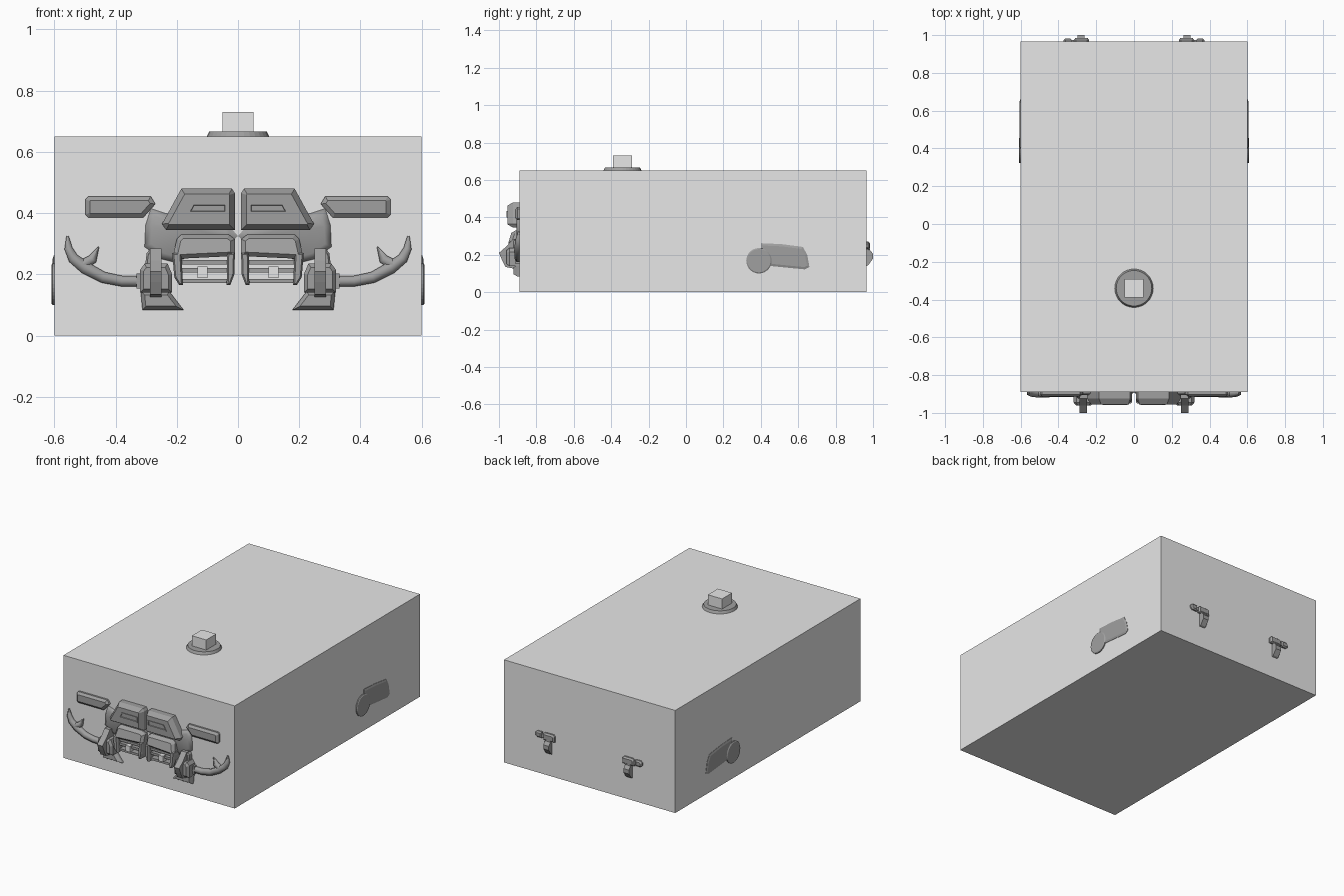
import bpy
import bmesh
from mathutils import Vector

old = bpy.data.objects.get("Cube")
if old:
    bpy.data.objects.remove(old, do_unlink=True)


def material(name, value):
    mat = bpy.data.materials.new(name)
    mat.use_nodes = True
    colour = (value, value, value, 1)
    mat.diffuse_color = colour
    mat.node_tree.nodes["Principled BSDF"].inputs["Base Color"].default_value = colour
    return mat


LIGHT = material("light grey", 0.8)
DARK = material("mid grey", 0.35)
FRONT, REAR = -0.89, 0.965


def finish(name, data, mat, mirror=True):
    obj = bpy.data.objects.new(name, data)
    bpy.context.collection.objects.link(obj)
    data.materials.append(mat)
    if mirror:
        obj.modifiers.new("Mirror", "MIRROR")
    return obj


def to_object(name, bm, mat, mirror=True):
    mesh = bpy.data.meshes.new(name)
    bm.to_mesh(mesh)
    bm.free()
    return finish(name, mesh, mat, mirror)


def box(name, low, high, mat, mirror=True):
    bm = bmesh.new()
    bmesh.ops.create_cube(bm, size=1)
    low, high = Vector(low), Vector(high)
    for v in bm.verts:
        v.co = (low + high) / 2 + v.co * (high - low)
    return to_object(name, bm, mat, mirror)


def plate(name, outline, out, base, steps, tilt=0):
    """Raise an outline along axis `out`; each step is (inset, rise)."""
    bm = bmesh.new()
    out = Vector(out)
    place = (lambda a, z: (base, a, z)) if out.x else (lambda a, z: (a, base, z))
    face = bm.faces.new([bm.verts.new(place(*p)) for p in outline])
    face.normal_update()
    if face.normal.dot(out) < 0:
        face.normal_flip()
    top = max(p[1] for p in outline)
    for i, (inset, rise) in enumerate(steps):
        bmesh.ops.inset_individual(bm, faces=[face], thickness=inset, depth=0,
                                   use_even_offset=True)
        for v in face.verts:
            v.co += out * rise
            if i == 0:
                v.co += out * tilt * (top - v.co.z)
        bm.normal_update()
    return to_object(name, bm, DARK)


def side_prism(name, x0, x1, profile):
    """Extrude a (y, z) profile across x."""
    bm = bmesh.new()
    face = bm.faces.new([bm.verts.new((x0, y, z)) for y, z in profile])
    ext = bmesh.ops.extrude_face_region(bm, geom=[face])
    for v in ext["geom"]:
        if isinstance(v, bmesh.types.BMVert):
            v.co.x = x1
    bmesh.ops.recalc_face_normals(bm, faces=bm.faces)
    return to_object(name, bm, DARK)


def horn(name, points, depth):
    """Tapering tube along (x, z, radius) points in front of the body."""
    curve = bpy.data.curves.new(name, "CURVE")
    curve.dimensions = "3D"
    curve.bevel_depth = depth
    curve.bevel_resolution = 1
    curve.use_fill_caps = True
    spline = curve.splines.new("POLY")
    spline.points.add(len(points) - 1)
    for p, (x, z, r) in zip(spline.points, points):
        p.co = (x, FRONT - 0.006, z, 1)
        p.radius = r
    return finish(name, curve, DARK)


# Main body and roof fitting
box("body", (-0.6, FRONT, 0), (0.6, REAR, 0.65), LIGHT, False)
bm = bmesh.new()
bmesh.ops.create_cone(bm, cap_ends=True, segments=32, radius1=0.102, radius2=0.094, depth=0.016)
bmesh.ops.translate(bm, verts=bm.verts, vec=(0, -0.34, 0.658))
to_object("roof_ring", bm, DARK, False)
box("roof_block", (-0.05, -0.39, 0.65), (0.05, -0.29, 0.73), LIGHT, False)

# Front: upper lamps with recessed windows
F = (0, -1, 0)
plate("upper_lamp",
      [(0.01, 0.345), (0.235, 0.345), (0.248, 0.365), (0.185, 0.48), (0.02, 0.48), (0.01, 0.465)],
      F, FRONT, [(0, 0.035), (0.018, 0.03)])
plate("lamp_window_frame", [(0.035, 0.398), (0.168, 0.398), (0.148, 0.434), (0.035, 0.434)],
      F, FRONT - 0.06, [(0, 0.009), (0.007, 0), (0.002, -0.005)])

# Front: lower cowls, legs, slats and small lights
plate("cowl", [(0.01, 0.26), (0.215, 0.25), (0.2, 0.315), (0.185, 0.33), (0.03, 0.33), (0.01, 0.315)],
      F, FRONT, [(0, 0.022), (0.014, 0.018)], tilt=0.3)
plate("cowl_outer_leg", [(0.185, 0.27), (0.215, 0.27), (0.208, 0.19), (0.192, 0.165), (0.18, 0.165)],
      F, FRONT, [(0, 0.05), (0.005, 0.01)])
plate("cowl_inner_leg", [(0.01, 0.27), (0.035, 0.27), (0.037, 0.165), (0.025, 0.165), (0.012, 0.2)],
      F, FRONT, [(0, 0.05), (0.005, 0.01)])
for z in (0.24, 0.213, 0.178):
    box("grille_slat", (0.03, FRONT - 0.035, z - 0.007), (0.19, FRONT + 0.01, z + 0.007), DARK)
box("grille_light", (0.1, FRONT - 0.05, 0.188), (0.132, FRONT, 0.225), LIGHT)

# Front: smooth cheeks behind the lamps
cheek = plate("cheek",
              [(0, 0.325), (0.03, 0.3), (0.21, 0.24), (0.25, 0.25), (0.305, 0.29),
               (0.302, 0.36), (0.285, 0.415), (0.24, 0.4), (0.03, 0.36)],
              F, FRONT, [(0, 0.004), (0.02, 0.012)])
for poly in cheek.data.polygons:
    poly.use_smooth = True

# Front: side lights
plate("side_light", [(0.27, 0.43), (0.31, 0.385), (0.488, 0.385), (0.498, 0.395),
                     (0.498, 0.445), (0.488, 0.455), (0.285, 0.455)],
      F, FRONT, [(0, 0.012), (0.014, 0.012)])

# Front: posts with a protruding rib and flared foot
plate("post", [(0.215, 0.14), (0.32, 0.14), (0.32, 0.215), (0.305, 0.235), (0.23, 0.235), (0.215, 0.2)],
      F, FRONT, [(0, 0.055), (0.012, 0.015)])
plate("post_foot", [(0.178, 0.084), (0.312, 0.084), (0.318, 0.145), (0.225, 0.145)],
      F, FRONT, [(0, 0.012), (0.012, 0.02)])
side_prism("post_rib", 0.25, 0.288,
           [(FRONT, 0.285), (-0.925, 0.285), (-0.96, 0.245), (-1, 0.21),
            (-0.985, 0.175), (-0.965, 0.135), (FRONT, 0.12)])
plate("post_fin", [(0.25, 0.22), (0.305, 0.22), (0.298, 0.27), (0.285, 0.285), (0.255, 0.285)],
      F, FRONT, [(0, 0.025), (0.006, 0.008)])

# Front: curved horns with a spur
horn("horn", [(0.315, 0.178, 1), (0.38, 0.178, 1), (0.44, 0.19, 1.05), (0.5, 0.222, 1.15),
              (0.538, 0.252, 1), (0.554, 0.285, 0.75), (0.557, 0.325, 0.2)], 0.02)
horn("horn_spur", [(0.51, 0.23, 1), (0.475, 0.25, 0.9), (0.455, 0.29, 0.1)], 0.02)
box("horn_collar", (0.315, FRONT - 0.025, 0.153), (0.332, FRONT, 0.203), DARK)

# Sides: round cap and swept fin
side = (1, 0, 0)
bm = bmesh.new()
bmesh.ops.create_circle(bm, cap_ends=False, segments=32, radius=0.068)
ring = [(0.39 + v.co.x, 0.168 + v.co.y) for v in bm.verts]
bm.free()
plate("side_cap", ring, side, 0.6, [(0, 0.006), (0.006, 0.004)])
plate("side_fin", [(0.4, 0.262), (0.51, 0.257), (0.625, 0.242), (0.648, 0.2), (0.66, 0.135),
                   (0.635, 0.122), (0.55, 0.13), (0.45, 0.14), (0.4, 0.18)],
      side, 0.6, [(0, 0.002), (0.012, 0.004)])

# Rear: hooked latches with a side knob
B = (0, 1, 0)
side_prism("latch_hook", 0.262, 0.3,
           [(REAR, 0.265), (0.982, 0.26), (0.984, 0.225), (1, 0.205), (1, 0.18), (0.975, 0.145), (REAR, 0.14)])
plate("latch_plate", [(0.238, 0.225), (0.318, 0.225), (0.318, 0.26), (0.308, 0.27), (0.248, 0.27), (0.238, 0.26)],
      B, REAR, [(0, 0.01), (0.008, 0.01)])
box("latch_bar", (0.31, REAR, 0.235), (0.335, REAR + 0.01, 0.258), DARK)
plate("latch_knob", [(0.328, 0.23), (0.362, 0.23), (0.374, 0.24), (0.374, 0.258), (0.362, 0.268), (0.328, 0.268)],
      B, REAR, [(0, 0.008), (0.008, 0.008)])
